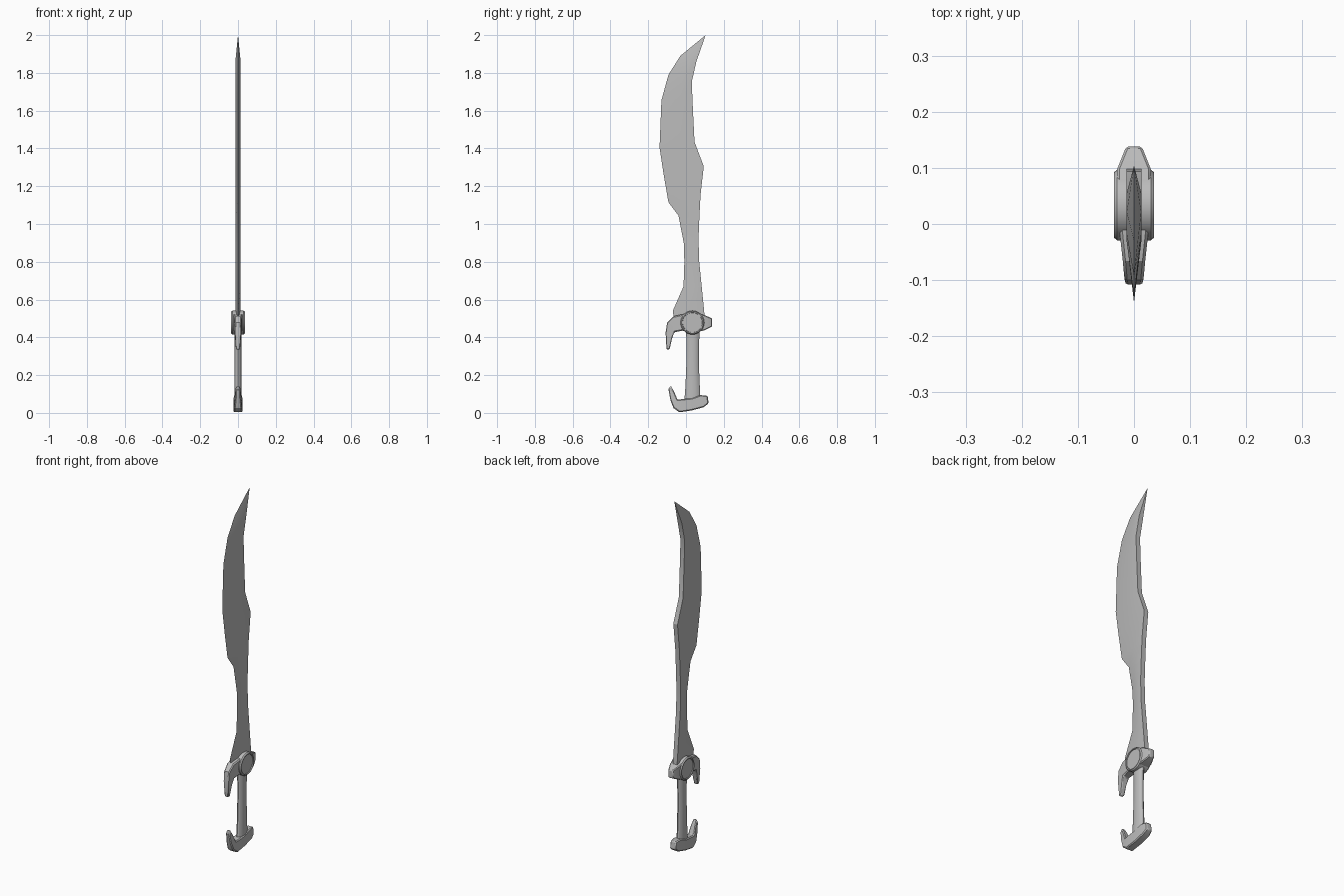
import bpy, bmesh, math

cube = bpy.data.objects.get("Cube")
if cube:
    bpy.data.objects.remove(cube, do_unlink=True)

steel = bpy.data.materials.new("grey steel")
steel.use_nodes = True
GREY = (0.5, 0.5, 0.5, 1)
steel.diffuse_color = GREY
steel.node_tree.nodes["Principled BSDF"].inputs["Base Color"].default_value = GREY


def loft(name, rings, bevel=0, angle=30):
    """Skin a list of equal-length point rings and cap both ends."""
    bm = bmesh.new()
    rows = [[bm.verts.new(p) for p in ring] for ring in rings]
    n = len(rows[0])
    for a, b in zip(rows, rows[1:]):
        for i in range(n):
            j = (i + 1) % n
            bm.faces.new((a[i], a[j], b[j], b[i]))
    bm.faces.new(rows[0])
    bm.faces.new(rows[-1])
    bmesh.ops.remove_doubles(bm, verts=bm.verts, dist=1e-5)
    bmesh.ops.recalc_face_normals(bm, faces=bm.faces)
    mesh = bpy.data.meshes.new(name)
    bm.to_mesh(mesh)
    bm.free()
    mesh.materials.append(steel)
    obj = bpy.data.objects.new(name, mesh)
    bpy.context.collection.objects.link(obj)
    if bevel:
        mod = obj.modifiers.new("chamfer", "BEVEL")
        mod.width = bevel
        mod.segments = 1
        mod.angle_limit = math.radians(40)
    bpy.ops.object.select_all(action="DESELECT")
    obj.select_set(True)
    bpy.context.view_layer.objects.active = obj
    bpy.ops.object.shade_smooth_by_angle(angle=math.radians(angle))
    return obj


def bar(name, stations, bevel):
    """Four-sided bar: each station is outer y, z, inner y, z, half width."""
    return loft(name, [[(-w, y1, z1), (w, y1, z1), (w, y2, z2), (-w, y2, z2)]
                       for y1, z1, y2, z2, w in stations], bevel)


# Blade: edge y, z then spine y, z, from guard to tip
T = 0.013
blade = []
for ey, ez, sy, sz in [
        (-.064, .5, .099, .5), (-.07, .54, .096, .54), (-.013, .67, .083, .67),
        (-.009, .79, .07, .8), (-.01, .89, .066, .92), (-.04, 1.045, .071, 1.04),
        (-.093, 1.115, .077, 1.155), (-.118, 1.26, .094, 1.305),
        (-.14, 1.405, .045, 1.435), (-.13, 1.655, .034, 1.66),
        (-.093, 1.79, .031, 1.755), (-.03, 1.89, .055, 1.86),
        (.104, 2, .104, 2)]:
    ry, rz = ey + .6 * (sy - ey), ez + .6 * (sz - ez)
    t = 0 if ez == 2 else T
    blade.append([(0, ey, ez), (t, ry, rz), (t, sy, sz), (-t, sy, sz), (-t, ry, rz)])
loft("blade", blade, angle=20)

# Guard: hooked front arm and short rear block
bar("guard_front_hook", [
    (.03, .525, .03, .43, .027), (-.02, .522, -.02, .435, .025),
    (-.066, .512, -.062, .427, .02), (-.1, .478, -.07, .405, .017),
    (-.108, .425, -.075, .39, .015), (-.103, .335, -.087, .335, .011)], .005)
bar("guard_rear_block", [
    (.04, .53, .04, .425, .03), (.098, .518, .094, .436, .03),
    (.138, .5, .138, .457, .014)], .004)

# Round boss across the guard, with a raised rim on each side
SEG = 32
half = [(.052, .031), (.053, .036), (.058, .036), (.063, .03)]
profile = half + [(r, -x) for r, x in reversed(half)]
loft("guard_boss", [[(x, .034 + r * math.cos(i * math.tau / SEG),
                      .478 + r * math.sin(i * math.tau / SEG)) for i in range(SEG)]
                    for r, x in profile])

# Oval grip
N = 16
loft("grip", [[(rx * math.cos(i * math.tau / N), cy + ry * math.sin(i * math.tau / N), z)
               for i in range(N)]
              for z, cy, rx, ry in [(.06, .034, .02, .043), (.14, .035, .019, .038),
                                    (.26, .035, .018, .033), (.36, .036, .018, .033),
                                    (.44, .036, .02, .036)]])

# Pommel sweeping up into a front hook
bar("pommel", [
    (.12, .05, .114, .091, .017), (.093, .03, .077, .094, .022),
    (.03, .013, .03, .078, .023), (-.035, .003, -.012, .074, .023),
    (-.066, .025, -.045, .07, .02), (-.082, .065, -.064, .115, .015),
    (-.093, .125, -.082, .145, .011)], .005)
